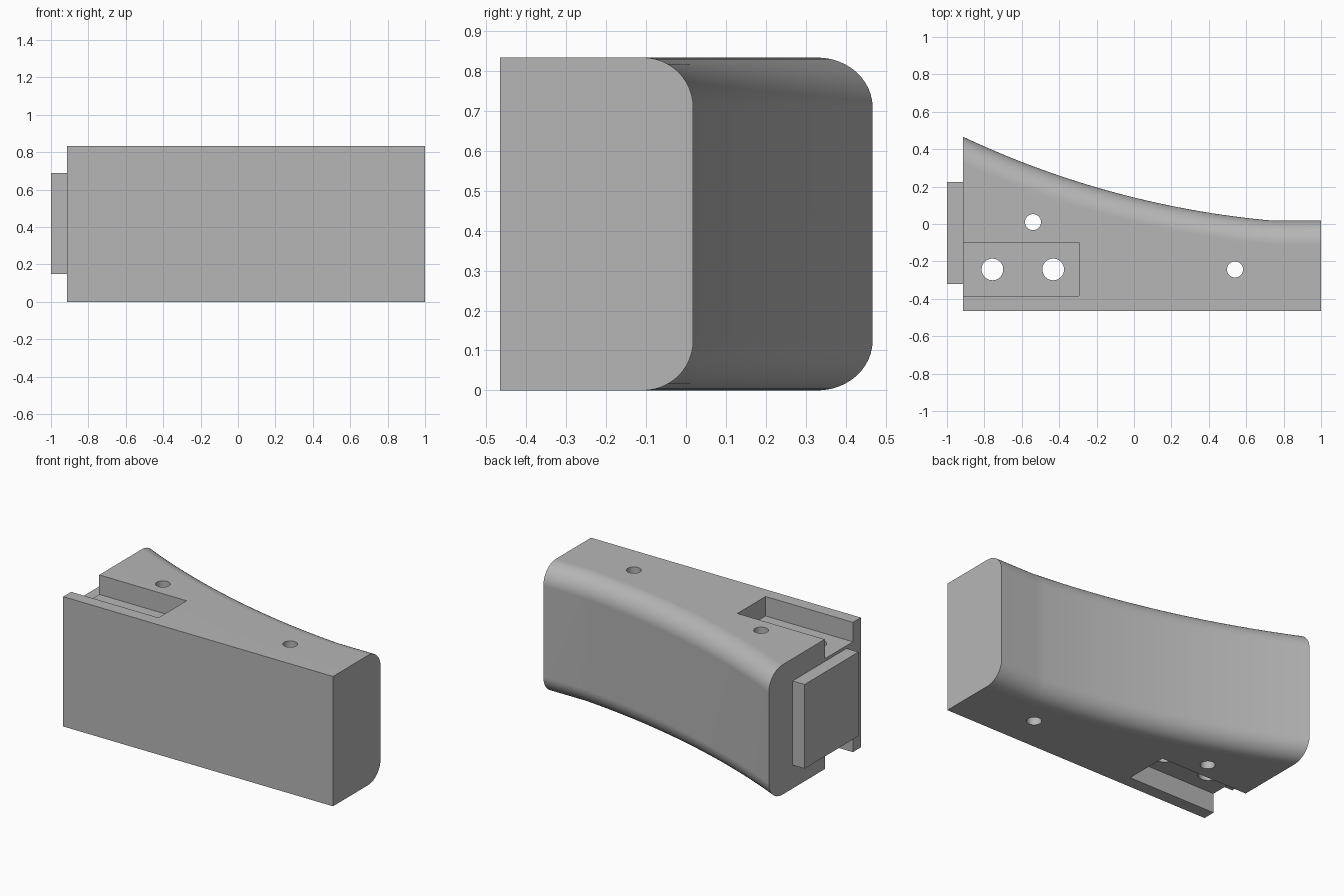
import bpy, bmesh, math
from mathutils import Vector

old = bpy.data.objects.get("Cube")
if old:
    bpy.data.objects.remove(old, do_unlink=True)

HEIGHT = 0.833
LEFT, RIGHT, FRONT = -0.915, 1.0, -0.465
FILLET = 0.125

grey = bpy.data.materials.new("plain grey")
grey.use_nodes = True
colour = (0.47, 0.47, 0.47, 1)
grey.diffuse_color = colour
grey.node_tree.nodes["Principled BSDF"].inputs["Base Color"].default_value = colour


def finish_mesh(name, bm):
    bmesh.ops.recalc_face_normals(bm, faces=bm.faces)
    mesh = bpy.data.meshes.new(name)
    bm.to_mesh(mesh)
    bm.free()
    mesh.materials.append(grey)
    obj = bpy.data.objects.new(name, mesh)
    bpy.context.collection.objects.link(obj)
    return obj


def block(name, low, high):
    bm = bmesh.new()
    bmesh.ops.create_cube(bm, size=1)
    low, high = Vector(low), Vector(high)
    for v in bm.verts:
        v.co = (low + high) / 2 + v.co * (high - low)
    return finish_mesh(name, bm)


def rod(name, start, end, radius):
    start, end = Vector(start), Vector(end)
    axis = end - start
    bm = bmesh.new()
    bmesh.ops.create_cone(bm, cap_ends=True, segments=40, radius1=radius,
                          radius2=radius, depth=axis.length)
    turn = axis.to_track_quat('Z', 'Y')
    for v in bm.verts:
        v.co = (start + end) / 2 + turn @ v.co
    return finish_mesh(name, bm)


def select_only(obj):
    bpy.ops.object.select_all(action='DESELECT')
    obj.select_set(True)
    bpy.context.view_layer.objects.active = obj


def cut(obj, cutters):
    for cutter in cutters:
        cutter.hide_render = True
        select_only(obj)
        mod = obj.modifiers.new("cut", 'BOOLEAN')
        mod.operation = 'DIFFERENCE'
        mod.solver = 'EXACT'
        mod.object = cutter
        bpy.ops.object.modifier_apply(modifier=mod.name)
        bpy.data.objects.remove(cutter, do_unlink=True)


def smooth(obj):
    select_only(obj)
    bpy.ops.object.shade_smooth_by_angle(angle=math.radians(25))
    mod = obj.modifiers.new("even shading", 'WEIGHTED_NORMAL')
    mod.keep_sharp = True


def back_path(steps=32):
    """Hollow arc along the back, then a short straight run: (x, y, slope angle)."""
    a, b = Vector((LEFT, 0.467)), Vector((0.74, 0.018))
    radius = 4.9
    chord = b - a
    half = math.asin(chord.length / 2 / radius)
    tilt = math.atan2(chord.y, chord.x)
    normal = Vector((-chord.y, chord.x)).normalized()
    centre = (a + b) / 2 + normal * radius * math.cos(half)
    points = []
    for i in range(steps + 1):
        ang = tilt + half * (2 * i / steps - 1)
        points.append((centre.x + radius * math.sin(ang),
                       centre.y - radius * math.cos(ang), ang))
    points.append((RIGHT, b.y, 0))
    return points


# Body: cross-sections with rounded back edges, joined along the back path
bm = bmesh.new()
rings = []
ARC = 12
for x, y, slope in back_path():
    section = [(FRONT, 0)]
    quarter = [math.pi / 2 * i / ARC for i in range(ARC + 1)]
    lower = [(y - FILLET * (1 - math.sin(t)) / math.cos(slope),
              FILLET * (1 - math.cos(t))) for t in quarter]
    section += lower
    section += [(py, HEIGHT - pz) for py, pz in reversed(lower)]
    section.append((FRONT, HEIGHT))
    rings.append([bm.verts.new((x, py, pz)) for py, pz in section])
for r, s in zip(rings, rings[1:]):
    for i in range(len(r)):
        j = (i + 1) % len(r)
        bm.faces.new((r[i], r[j], s[j], s[i]))
bm.faces.new(rings[0])
bm.faces.new(rings[-1])
bmesh.ops.dissolve_limit(bm, angle_limit=math.radians(0.1),
                         verts=bm.verts, edges=bm.edges)
body = finish_mesh("body", bm)

# Open-ended pockets in the top and bottom
DEPTH = 0.125
pockets = [block("pocket_cutter", (-1.1, -0.385, low), (-0.295, -0.10, high))
           for low, high in ((-0.1, DEPTH), (HEIGHT - DEPTH, HEIGHT + 0.1))]

# Upright holes that pass right through
uprights = [rod("upright_cutter", (x, y, -0.1), (x, y, HEIGHT + 0.1), r)
            for x, y, r in ((-0.757, -0.243, 0.058), (-0.432, -0.243, 0.058),
                            (-0.54, 0.01, 0.043), (0.54, -0.243, 0.043))]

# Blind holes in the narrow end
end_holes = [rod("end_cutter", (0.75, -0.22, z), (1.1, -0.22, z), 0.042)
             for z in (0.167, 0.669)]


def centre_hole():
    return rod("centre_cutter", (-1.1, -0.047, 0.42), (-0.65, -0.047, 0.42), 0.07)


cut(body, pockets + uprights + end_holes + [centre_hole()])
smooth(body)

# Raised square plate on the wide end
end_plate = block("end_plate", (-1, -0.32, 0.15), (LEFT, 0.225, 0.69))
cut(end_plate, [centre_hole()])
smooth(end_plate)
